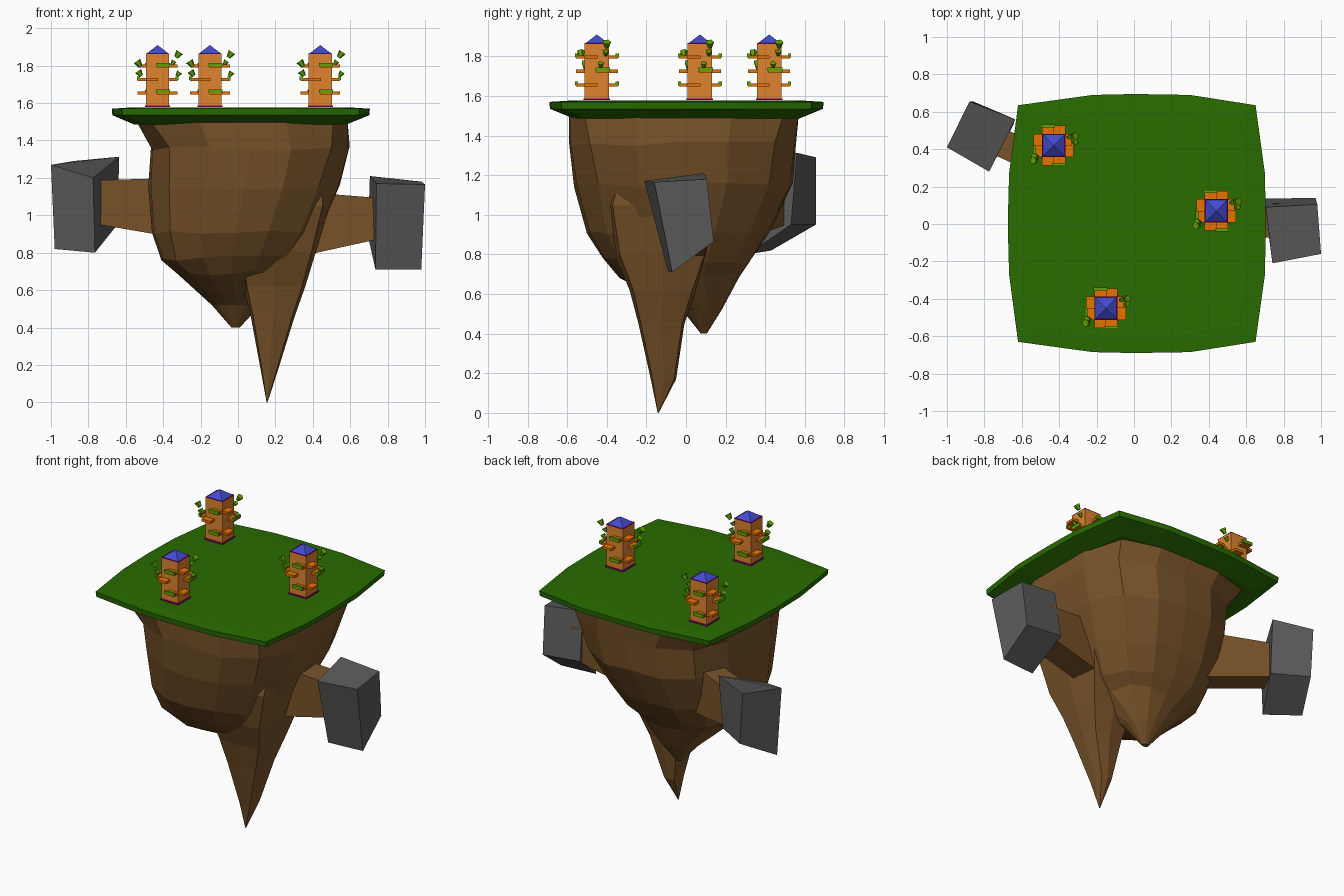
import bpy, bmesh, math, random
from mathutils import Vector, Matrix

if "Cube" in bpy.data.objects:
    bpy.data.objects.remove(bpy.data.objects["Cube"])

random.seed(4)


def material(name, rgb):
    m = bpy.data.materials.new(name)
    m.diffuse_color = (*rgb, 1)
    m.use_nodes = True
    m.node_tree.nodes["Principled BSDF"].inputs["Base Color"].default_value = m.diffuse_color
    return m


ROCK = material("earth brown", (0.19, 0.087, 0.022))
STONE = material("stone grey", (0.105, 0.105, 0.105))
GRASS = material("grass green", (0.022, 0.15, 0.0))
WALL = material("wall orange", (0.74, 0.23, 0.028))
DECK = material("deck orange", (0.80, 0.17, 0.0))
LEAF = material("leaf green", (0.12, 0.37, 0.0))
ROOF = material("roof blue", (0.055, 0.07, 0.62))
TRIM = material("trim magenta", (0.32, 0.0, 0.17))


def finish(bm, name, mat):
    bmesh.ops.recalc_face_normals(bm, faces=bm.faces)
    mesh = bpy.data.meshes.new(name)
    bm.to_mesh(mesh)
    bm.free()
    mesh.materials.append(mat)
    ob = bpy.data.objects.new(name, mesh)
    bpy.context.collection.objects.link(ob)
    return ob


def loft(name, rings, mat):
    """Skin equal-length rings of points and cap both ends."""
    bm = bmesh.new()
    vs = [[bm.verts.new(p) for p in r] for r in rings]
    n = len(vs[0])
    for a, b in zip(vs, vs[1:]):
        for i in range(n):
            j = (i + 1) % n
            bm.faces.new((a[i], a[j], b[j], b[i]))
    bm.faces.new(vs[0])
    bm.faces.new(vs[-1])
    return finish(bm, name, mat)


def oval(z, x0, x1, y0, y1, n, power, jitter=0.0):
    """Squarish ring that fills the given bounds at height z."""
    pts = []
    for i in range(n):
        a = 2 * math.pi * i / n
        c, s = math.cos(a), math.sin(a)
        k = (abs(c) ** power + abs(s) ** power) ** (-1 / power)
        pts.append(((x0 + x1) / 2 + c * k * (x1 - x0) / 2,
                    (y0 + y1) / 2 + s * k * (y1 - y0) / 2,
                    z + random.uniform(-jitter, jitter)))
    return pts


def add_box(bm, c, size, rot=0.0):
    m = (Matrix.Translation(c) @ Matrix.Rotation(rot, 4, 'Z')
         @ Matrix.Diagonal((*size, 1)))
    bmesh.ops.create_cube(bm, size=1, matrix=m)


# grass slab: bulging square outline, sloped underside, slightly domed top
outline = [(-0.62, -0.63), (-0.22, -0.685), (0, -0.69), (0.30, -0.685), (0.65, -0.63),
           (0.70, -0.27), (0.705, 0), (0.70, 0.27), (0.65, 0.635), (0.30, 0.69),
           (0, 0.695), (-0.22, 0.69), (-0.62, 0.635), (-0.668, 0.27), (-0.675, 0),
           (-0.668, -0.27)]


def slab_ring(scale, z):
    return [(x * scale, y * scale, z) for x, y in outline]


loft("grass_slab", [slab_ring(0.82, 1.485), slab_ring(0.995, 1.535),
                    slab_ring(1, 1.57), slab_ring(0.86, 1.576)], GRASS)

# floating rock body narrowing to a small lump
body = [(1.515, -0.55, 0.585, -0.59, 0.57, 5.0), (1.36, -0.465, 0.597, -0.59, 0.555, 3.4),
        (1.15, -0.48, 0.545, -0.565, 0.54, 2.8), (0.91, -0.46, 0.43, -0.50, 0.42, 2.8),
        (0.77, -0.41, 0.34, -0.42, 0.33, 2.9), (0.69, -0.32, 0.26, -0.34, 0.27, 2.9),
        (0.52, -0.14, 0.12, -0.02, 0.18, 2.2), (0.40, -0.035, 0.01, 0.075, 0.105, 2)]
loft("rock_body", [oval(*r[:5], 16, r[5], 0.015 if 0.6 < r[0] < 1.4 else 0) for r in body],
     ROCK)

# long square-sided spike hanging below the rock
spike = [(1.25, 0.06, 0.50, -0.38, 0.22, 3), (1.05, 0.02, 0.49, -0.42, 0.20, 4),
         (0.80, 0.00, 0.415, -0.36, 0.12, 6), (0.62, 0.03, 0.36, -0.285, 0.05, 6),
         (0.45, 0.07, 0.30, -0.24, -0.008, 6), (0.17, 0.122, 0.213, -0.178, -0.05, 4),
         (0.0, 0.153, 0.158, -0.143, -0.138, 2)]
loft("rock_spike", [oval(*r[:5], 8, r[5]) for r in spike], ROCK)


# side arms: four-sided beams lofted between two upright sections
def beam(name, a, b, ha, hb, w):
    a, b = Vector(a), Vector(b)
    side = (b - a).cross(Vector((0, 0, 1))).normalized() * w
    rings = []
    for p, h in ((a, ha), (b, hb)):
        up = Vector((0, 0, h))
        rings.append([p - side - up, p + side - up, p + side + up, p - side + up])
    loft(name, rings, ROCK)


beam("left_arm", (-0.30, 0.25, 1.04), (-0.80, 0.475, 1.075), 0.16, 0.11, 0.075)
beam("right_arm", (0.35, 0.0, 0.955), (0.78, 0.02, 0.985), 0.17, 0.105, 0.09)

# skewed stone blocks at the ends of the arms
loft("left_stone", [
    [(-0.98, 0.43, 0.82), (-0.86, 0.655, 0.95), (-0.645, 0.53, 0.95), (-0.765, 0.31, 0.80)],
    [(-1.0, 0.41, 1.27), (-0.88, 0.655, 1.29), (-0.635, 0.56, 1.313), (-0.775, 0.28, 1.20)]],
    STONE)
loft("right_stone", [
    [(0.735, -0.09, 0.71), (0.98, -0.07, 0.71), (0.97, 0.14, 0.865), (0.695, 0.135, 0.89)],
    [(0.74, -0.21, 1.17), (1.0, -0.16, 1.165), (0.98, 0.105, 1.18), (0.705, 0.09, 1.21)]],
    STONE)


# towers with decks, planters and bushes on every side
def tower(tag, cx, cy):
    def at(dx, dy, z):
        return Vector((cx + dx, cy + dy, z))

    def block(name, mat, z, size):
        bm = bmesh.new()
        add_box(bm, at(0, 0, z), size)
        finish(bm, f"{name}_{tag}", mat)

    block("tower_base", TRIM, 1.583, (0.134, 0.134, 0.009))
    block("tower_wall", WALL, 1.724, (0.124, 0.124, 0.276))
    block("roof_trim", TRIM, 1.864, (0.125, 0.125, 0.004))
    bm = bmesh.new()
    bmesh.ops.create_cone(bm, cap_ends=True, segments=4, radius1=0.081, radius2=0, depth=0.044,
                          matrix=Matrix.Translation(at(0, 0, 1.888))
                          @ Matrix.Rotation(math.pi / 4, 4, 'Z'))
    finish(bm, f"tower_roof_{tag}", ROOF)

    decks, plants = bmesh.new(), bmesh.new()
    for side in range(4):
        angle = side * math.pi / 2
        turn = Matrix.Rotation(angle, 3, 'Z')
        for level, z in enumerate((1.655, 1.725, 1.797)):
            shift = 0.03 if (level + side) % 2 else -0.03
            p = turn @ Vector((0.08, shift, 0))
            add_box(decks, at(p.x, p.y, z), (0.052, 0.065, 0.016), angle)
            # planter strip along the outer edge of alternating decks
            if (level + side) % 2:
                p = turn @ Vector((0.103, shift, 0))
                add_box(plants, at(p.x, p.y, z + 0.008), (0.016, 0.075, 0.02), angle)
    # hanging bushes as tilted tufts
    for dx, dy, z, r in ((0.108, 0.05, 1.858, 0.022), (0.082, 0.045, 1.815, 0.016),
                         (-0.10, -0.08, 1.81, 0.022), (-0.095, -0.06, 1.758, 0.02),
                         (0.11, 0.02, 1.755, 0.017)):
        tilt = Matrix.Rotation(0.6 if dx > 0 else -0.6, 4, 'Y')
        bmesh.ops.create_cone(plants, cap_ends=True, segments=5, radius1=r * 0.5, radius2=r,
                              depth=r * 1.6, matrix=Matrix.Translation(at(dx, dy, z)) @ tilt)
    finish(decks, f"tower_decks_{tag}", DECK)
    finish(plants, f"tower_plants_{tag}", LEAF)


for tag, x, y in (("back_left", -0.43, 0.42), ("front", -0.15, -0.45), ("right", 0.44, 0.07)):
    tower(tag, x, y)
